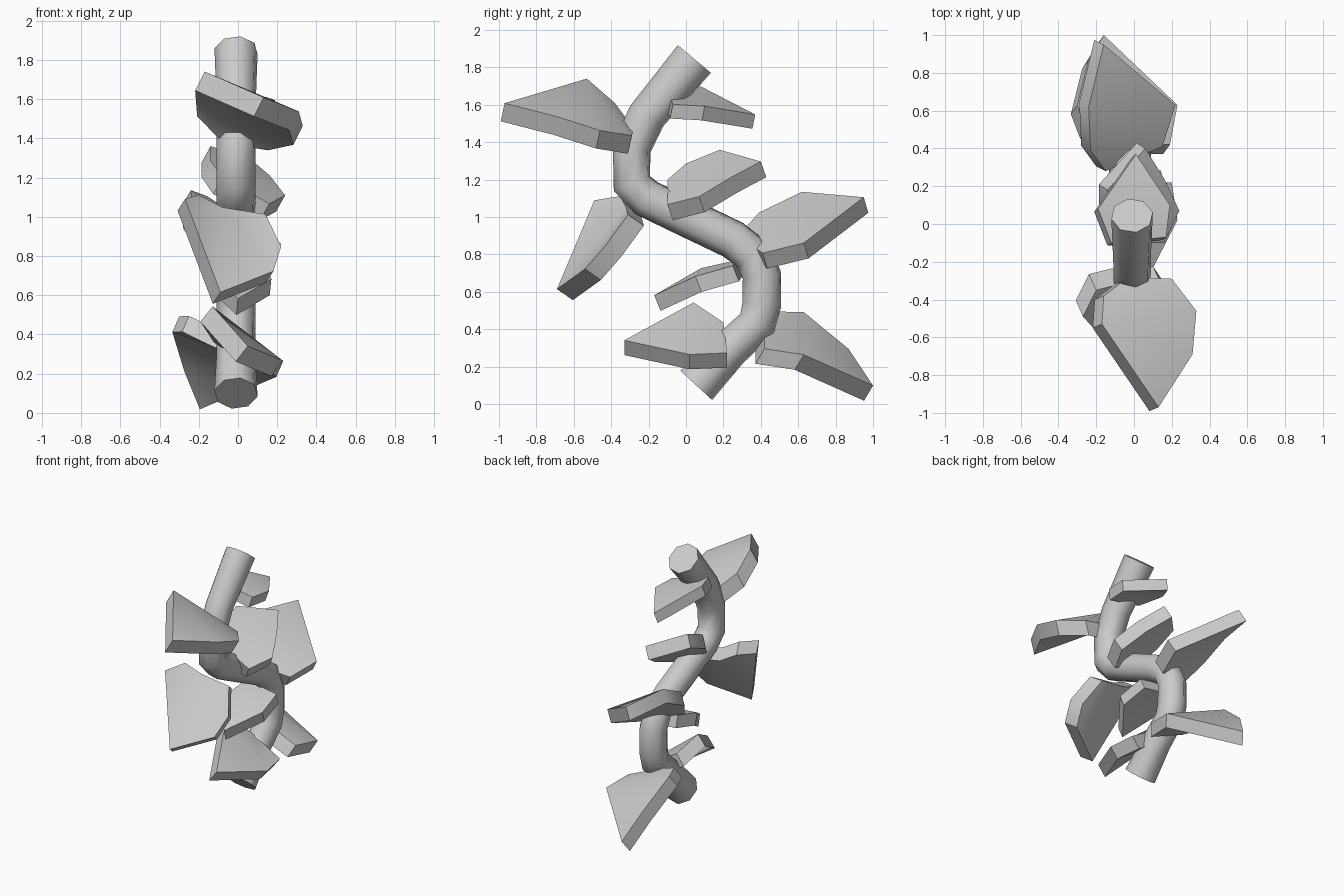
import bpy, bmesh, math
from mathutils import Vector

if "Cube" in bpy.data.objects:
    bpy.data.objects.remove(bpy.data.objects["Cube"])


def finish(bm, name, angle):
    bmesh.ops.recalc_face_normals(bm, faces=bm.faces)
    me = bpy.data.meshes.new(name)
    bm.to_mesh(me)
    bm.free()
    ob = bpy.data.objects.new(name, me)
    bpy.context.collection.objects.link(ob)
    bpy.ops.object.select_all(action='DESELECT')
    bpy.context.view_layer.objects.active = ob
    ob.select_set(True)
    bpy.ops.object.shade_smooth_by_angle(angle=math.radians(angle))
    return ob


def prism(bm, a, b, caps=True):
    n = len(a)
    for i in range(n):
        bm.faces.new((a[i], a[(i + 1) % n], b[(i + 1) % n], b[i]))
    if caps:
        bm.faces.new(a)
        bm.faces.new(b)


def leaf(name, plane, arch, thick, outline):
    """Thick leaf on the tilted plane z = a + b*x + c*y, its ends arched downward.
    An outline point may carry a third value, an extra lift."""
    a, b, c = plane
    ys = [p[1] for p in outline]
    mid, half = (max(ys) + min(ys)) / 2, (max(ys) - min(ys)) / 2
    off = Vector((-b, -c, 1)).normalized() * thick
    bm = bmesh.new()
    pts = [Vector((x, y, a + b * x + c * y - arch * ((y - mid) / half) ** 2 + sum(lift)))
           for x, y, *lift in outline]
    top = [bm.verts.new(p) for p in pts]
    low = [bm.verts.new(p - off) for p in pts]
    prism(bm, top, low)
    bmesh.ops.triangulate(bm, faces=[f for f in bm.faces if len(f.verts) > 4])
    return finish(bm, name, 35)


# Winding stem: eight-sided tube swept along an S path in the y-z plane
path = [(.055, .10), (.23, .29), (.38, .43), (.405, .53), (.405, .69), (.355, .80),
        (.25, .88), (0, 1.0), (-.21, 1.10), (-.29, 1.18), (-.29, 1.37),
        (-.21, 1.54), (.045, 1.845)]
path = [Vector((-.01, y, z)) for y, z in path]
bm = bmesh.new()
rings = []
for i, p in enumerate(path):
    t = Vector()
    if i > 0:
        t += (p - path[i - 1]).normalized()
    if i < len(path) - 1:
        t += (path[i + 1] - p).normalized()
    side = Vector((1, 0, 0))
    up = t.normalized().cross(side)
    r = .118 if i in (0, len(path) - 1) else .106
    rings.append([bm.verts.new(p + r * (.95 * math.cos(k * math.tau / 8 + .2) * side
                                        + math.sin(k * math.tau / 8 + .2) * up))
                  for k in range(8)])
for a, b in zip(rings, rings[1:]):
    prism(bm, a, b, caps=False)
bm.faces.new(rings[0])
bm.faces.new(rings[-1])
finish(bm, "stem", 50)

# Leaves on the front side, top to bottom
leaf("leaf_front_top", (1.55, -.5, -.21), .08, .11,
     [(.13, -.97), (.31, -.69), (.33, -.46), (.2, -.29), (-.03, -.28, -.07),
      (-.16, -.38, -.06), (-.17, -.53)])
leaf("leaf_front_middle", (1.62, -.65, 1.44), .07, .11,
     [(-.09, -.69), (.18, -.54), (.22, -.43), (.14, -.31), (-.08, -.32, -.10),
      (-.2, -.35, -.09), (-.27, -.49)])
leaf("leaf_front_small", (.68, -.1, .4), .03, .09,
     [(0, -.17), (.17, .05), (.15, .25), (-.12, .27), (-.15, .08)])
leaf("leaf_front_bottom", (.45, -.78, 0), .07, .10,
     [(.05, -.33), (.23, .02), (.2, .22, .05), (-.06, .2), (-.13, .04)])

# Leaves on the back side, top to bottom
leaf("leaf_back_top", (1.665, -.27, -.2), .04, .08,
     [(.01, .37), (.19, .1), (.17, -.07), (-.12, -.1), (-.19, .08)])
leaf("leaf_back_upper", (1.22, -.55, .35), .03, .10,
     [(.06, .40), (.16, .24), (.24, .07), (.16, -.1), (-.08, -.1), (-.14, 0), (-.14, .18)])
leaf("leaf_back_middle", (.805, -.6, .3), .08, .10,
     [(-.16, .95), (.22, .63), (.15, .41), (-.15, .28), (-.23, .39), (-.24, .62)])
leaf("leaf_back_bottom", (.75, -.43, -.6), .12, .10,
     [(-.16, 1.0), (.23, .63), (.19, .42), (-.1, .42), (-.25, .5), (-.3, .63), (-.24, .87)])
